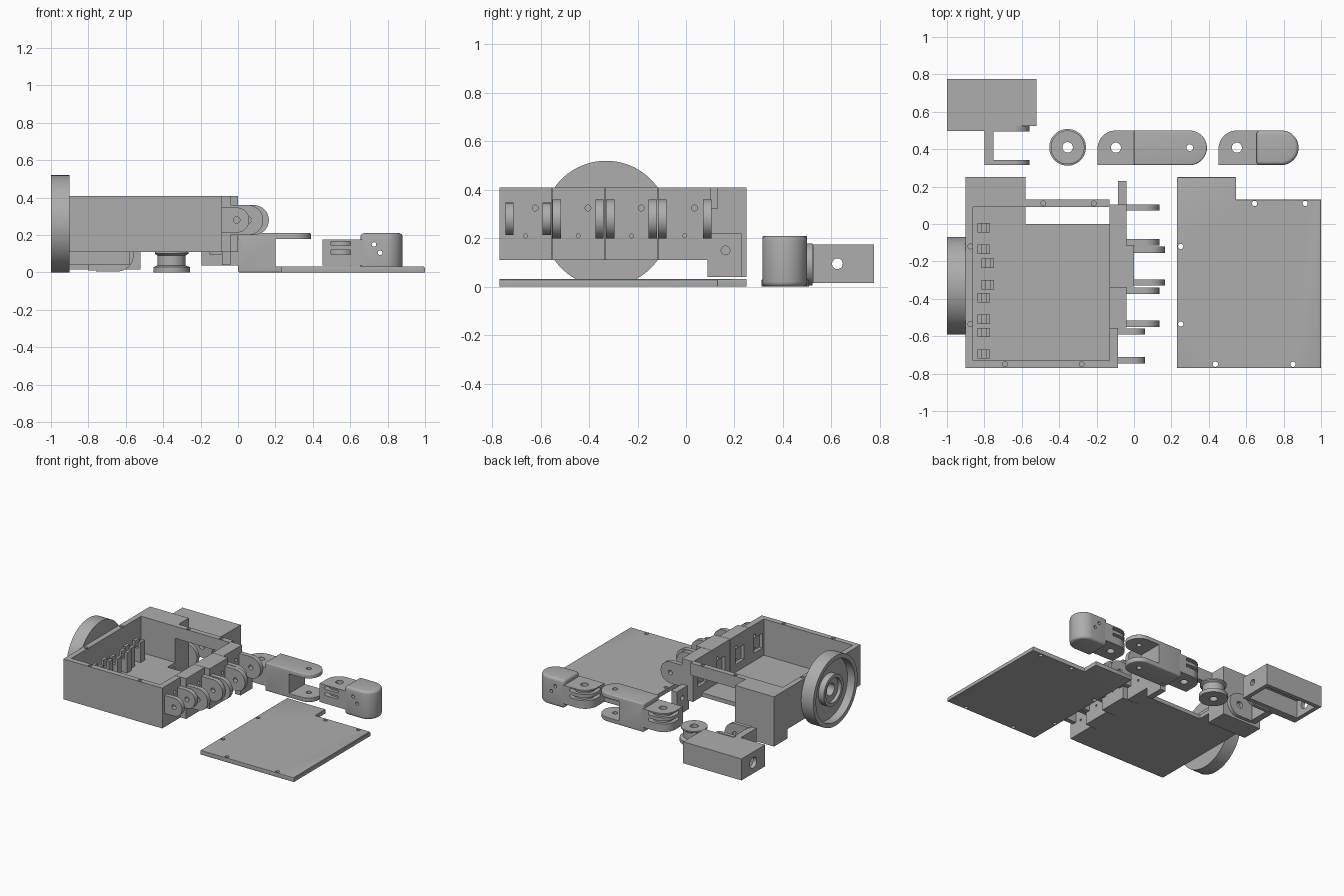
import bpy, bmesh, math
from mathutils import Vector, Matrix

if "Cube" in bpy.data.objects:
    bpy.data.objects.remove(bpy.data.objects["Cube"])

grey = bpy.data.materials.new("plain grey plastic")
grey.use_nodes = True
GREY = (0.42, 0.42, 0.42, 1)
grey.diffuse_color = GREY
grey.node_tree.nodes["Principled BSDF"].inputs["Base Color"].default_value = GREY

# Axis frames: extrude along z, along y, along x
FRAMES = {"z": Matrix.Identity(3),
          "y": Matrix(((1, 0, 0), (0, 0, 1), (0, 1, 0))),
          "x": Matrix(((0, 0, 1), (1, 0, 0), (0, 1, 0)))}


def finish(name, bm):
    bmesh.ops.recalc_face_normals(bm, faces=bm.faces)
    mesh = bpy.data.meshes.new(name)
    bm.to_mesh(mesh)
    bm.free()
    ob = bpy.data.objects.new(name, mesh)
    bpy.context.collection.objects.link(ob)
    mesh.materials.append(grey)
    return ob


def prism(name, outline, lo, hi, axis="z"):
    bm = bmesh.new()
    frame = FRAMES[axis]
    base = bm.faces.new([bm.verts.new(frame @ Vector((a, b, lo))) for a, b in outline])
    ext = bmesh.ops.extrude_face_region(bm, geom=[base])["geom"]
    moved = [v for v in ext if isinstance(v, bmesh.types.BMVert)]
    bmesh.ops.translate(bm, verts=moved, vec=frame @ Vector((0, 0, hi - lo)))
    return finish(name, bm)


def box(name, x0, x1, y0, y1, z0, z1):
    return prism(name, [(x0, y0), (x1, y0), (x1, y1), (x0, y1)], z0, z1)


def arc(a, b, r, start, end, steps=24):
    angles = [math.radians(start + (end - start) * i / steps) for i in range(steps + 1)]
    return [(a + r * math.cos(t), b + r * math.sin(t)) for t in angles]


def rod(name, a, b, r, lo, hi, axis="z"):
    return prism(name, arc(a, b, r, 0, 360, 40)[:-1], lo, hi, axis)


def lathe(name, profile, a, b, axis="z", steps=64):
    # closed (radius, height) loop spun around an axis
    bm = bmesh.new()
    frame = FRAMES[axis]
    rings = []
    for i in range(steps):
        t = math.tau * i / steps
        rings.append([bm.verts.new(frame @ Vector((a + r * math.cos(t), b + r * math.sin(t), h)))
                      for r, h in profile])
    n = len(profile)
    for i in range(steps):
        p, q = rings[i], rings[(i + 1) % steps]
        for j in range(n):
            k = (j + 1) % n
            bm.faces.new((p[j], p[k], q[k], q[j]))
    return finish(name, bm)


def apply_mod(ob, mod):
    bpy.context.view_layer.objects.active = ob
    bpy.ops.object.modifier_apply(modifier=mod.name)


def combine(ob, others, operation="DIFFERENCE"):
    for other in others:
        mod = ob.modifiers.new("cut", "BOOLEAN")
        mod.operation, mod.solver, mod.object = operation, "EXACT", other
        apply_mod(ob, mod)
        bpy.data.objects.remove(other)
    return ob


def soften(ob, width):
    mod = ob.modifiers.new("round", "BEVEL")
    mod.width, mod.segments, mod.limit_method = width, 4, "ANGLE"
    mod.angle_limit = math.radians(40)
    apply_mod(ob, mod)


# Palm housing: stepped shell with a deeper corner block
palm = prism("palm_housing", [(-.9, -.77), (-.13, -.77), (-.13, .13), (-.58, .13),
                              (-.58, .25), (-.9, .25)], .11, .41)
corner = box("corner", -.9, -.58, .09, .25, .04, .2)
combine(palm, [corner], "UNION")
cuts = [box("cavity", -.86, -.1, -.73, .09, .14, .5),
        box("floor_gap", -.58, -.1, 0, .09, 0, .3),
        box("thumb_window", -.58, -.1, .08, .2, 0, .32)]
for x, y in ((-.875, -.12), (-.875, -.535), (-.69, -.75), (-.28, -.75), (-.485, .11), (-.215, .11)):
    cuts.append(rod("screw", x, y, .013, .33, .5))
combine(palm, cuts)

# Servo posts standing on the palm floor
for i, y in enumerate((-.02, -.135, -.21, -.325, -.395, -.51, -.58, -.695)):
    x = -.782 if i in (2, 3) else -.803
    post = box(f"servo_post_{i + 1}", x - .033, x + .033, y - .025, y + .025, .13, .29)
    combine(post, [box("slot", x - .012, x + .012, y - .1, y + .1, .24, .4)])

# Knuckle blocks with paired hinge lugs: y range, face x, lug tip x, lug radius, inset
KNUCKLES = ((-.115, .105, -.04, .135, .08, 0), (-.335, -.115, 0, .165, .08, .005),
            (-.555, -.335, -.04, .135, .08, .005), (-.77, -.555, -.085, .06, .067, .025))
for i, (y0, y1, face, tip, r, inset) in enumerate(KNUCKLES):
    mid = (y0 + y1) / 2
    block = box(f"knuckle_block_{i + 1}", -.13, face, y0 + .001, y1 - .001, .11, .41)
    combine(block, [box("pocket", -.2, -.105, mid - .05, mid + .05, .2, .31),
                    rod("tendon", mid + .04, .325, .012, -.2, .1, "x"),
                    rod("cord", mid, .21, .008, -.2, .1, "x")])
    c = tip - r
    outline = [(face - .01, .28 - r)] + arc(c, .28, r, -90, 90) + [(face - .01, .28 + r)]
    first = y0 + (inset if i < 3 else .025)
    last = y1 - (inset if i < 3 else .003)
    for side, low in (("right", first), ("left", last - .034)):
        lug = prism(f"knuckle_{i + 1}_lug_{side}", outline, low, low + .034, "y")
        combine(lug, [rod("pin", c, .28, .017, low - .1, low + .1, "y")])

# Thumb mounting plate beside the first knuckle
plate = box("thumb_mount", -.085, -.04, .088, .23, .04, .22)
combine(plate, [rod("hole", .163, .15, .018, -.2, .1, "x")])

# Wrist wheel: rim, recessed web and stepped hub
lathe("wrist_wheel", [(.045, -.9), (.26, -.9), (.26, -1), (.228, -1), (.228, -.94),
                      (.115, -.94), (.115, -.985), (.09, -.985), (.09, -.96), (.045, -.96)],
      -.33, .26, "x", 96)

# Cover plate with softened rim
cover = prism("cover_plate", [(.23, -.77), (1, -.77), (1, .13), (.545, .13),
                              (.545, .25), (.23, .25)], 0, .032)
combine(cover, [box("edge_trim", .995, 1.1, -1, 1, .026, .1)])
soften(cover, .004)
combine(cover, [rod("screw", x, y, .014, -.1, .1) for x, y in
                ((.645, .11), (.915, .11), (.25, -.12), (.25, -.535), (.435, -.75), (.85, -.75))])


# Finger parts: grooved hinge tongue, body, then a clevis or a rounded tip
def tongue(name, x, body_x):
    cx, cy = x + .098, .408
    outline = [(body_x + .02, .315), (body_x + .02, .5)] + arc(cx, cy - .006, .098, 90, 180) + [(x, .315)]
    ob = prism(name, outline, .037, .175)
    rings = [lathe("groove", [(.07, z), (.107, z), (.107, z + .022), (.07, z + .022)], cx, cy)
             for z in (.097, .143)]
    combine(ob, rings + [rod("pivot", cx, cy, .027, -.1, .4)])


def rounded_bar(name, x0, x1, z0=0, z1=.21):
    r = .0925
    ob = prism(name, [(x0, .315)] + arc(x1 - r, .4075, r, -90, 90) + [(x0, .5)], z0, z1)
    return ob


tongue("finger_tongue", -.195, 0)
finger = rounded_bar("finger_segment", 0, .39)
soften(finger, .008)
combine(finger, [box("clevis_gap", .2, .5, .2, .6, .032, .178),
                 rod("pin", .298, .408, .018, -.1, .4)])

tongue("fingertip_tongue", .452, .655)
fingertip = rounded_bar("fingertip", .655, .88)
soften(fingertip, .02)
combine(fingertip, [rod("cord", .727, .15, .012, .2, .6, "y"),
                    rod("cord", .76, .105, .012, .2, .6, "y")])

# Tendon spool
lathe("tendon_spool", [(.028, 0), (.098, 0), (.098, .028), (.075, .038), (.075, .09),
                       (.09, .1), (.09, .11), (.028, .11)], -.355, .41)

# Thumb servo case, open underneath, with hinge arms
case = prism("thumb_case", [(-1, .498), (-.75, .498), (-.75, .525), (-.52, .525),
                            (-.52, .775), (-1, .775)], .015, .175)
combine(case, [box("hollow", -.97, -.55, .555, .745, -.1, .145),
               rod("shaft", .637, .095, .04, -1.1, -.8, "x"),
               rod("screw", .625, .095, .022, -.7, -.4, "x")])
box("thumb_hinge_web", -.8, -.75, .315, .5, .01, .175)
arm = [(-.76, .005)] + arc(-.645, .092, .087, -90, 90) + [(-.76, .179)]
for side, low in (("front", .315), ("back", .495)):
    ob = prism(f"thumb_hinge_arm_{side}", arm, low, low + .028, "y")
    combine(ob, [rod("pin", -.645, .092, .025, low - .1, low + .1, "y")])

# Smooth round surfaces, keep edges crisp
bpy.ops.object.select_all(action="DESELECT")
for ob in bpy.context.collection.objects:
    if ob.type == "MESH":
        ob.select_set(True)
        bpy.context.view_layer.objects.active = ob
bpy.ops.object.shade_smooth_by_angle(angle=math.radians(30))
